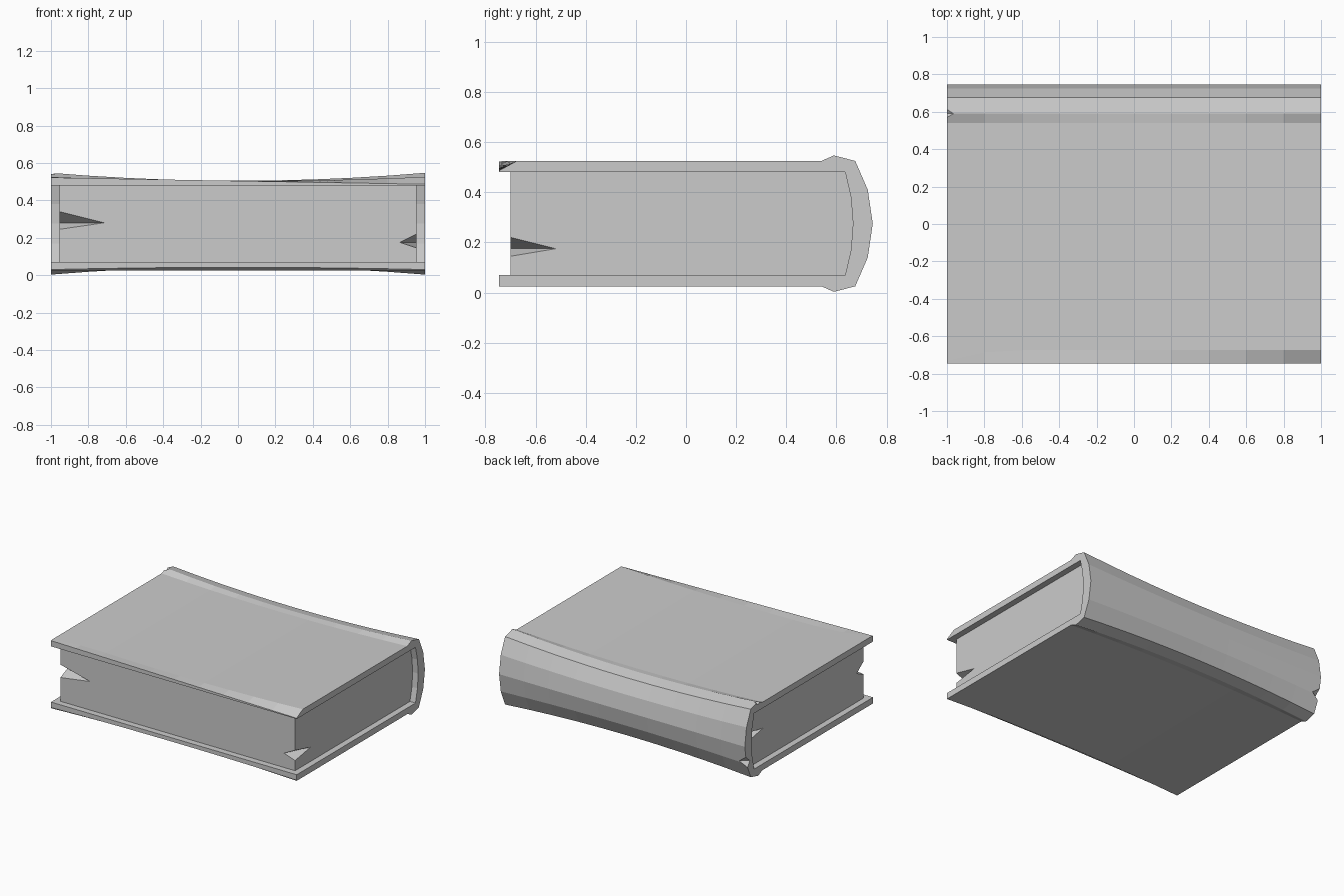
import bpy, bmesh
from mathutils import Vector

cube = bpy.data.objects.get("Cube")
if cube:
    bpy.data.objects.remove(cube, do_unlink=True)

grey = bpy.data.materials.new("plain_grey")
grey.use_nodes = True
COLOUR = (0.6, 0.6, 0.6, 1)
grey.diffuse_color = COLOUR
grey.node_tree.nodes["Principled BSDF"].inputs["Base Color"].default_value = COLOUR

MID = 0.275  # height of the book's middle


def make_object(name, bm):
    bmesh.ops.recalc_face_normals(bm, faces=bm.faces)
    mesh = bpy.data.meshes.new(name)
    bm.to_mesh(mesh)
    bm.free()
    mesh.materials.append(grey)
    obj = bpy.data.objects.new(name, mesh)
    bpy.context.collection.objects.link(obj)
    return obj


def loft(name, stations, profile):
    """Sweep a (y, z) profile along x; the profile may change with x."""
    bm = bmesh.new()
    rings = [[bm.verts.new((x, y, z)) for y, z in profile(x)] for x in stations]
    n = len(rings[0])
    for a, b in zip(rings, rings[1:]):
        for i in range(n):
            j = (i + 1) % n
            bm.faces.new((a[i], a[j], b[j], b[i]))
    bm.faces.new(rings[0])
    bm.faces.new(rings[-1])
    return make_object(name, bm)


def notch(target, edge_a, edge_b, tip_a, tip_b):
    """Cut a wedge out of an edge, ending in the crease tip_a to tip_b."""
    centre = (Vector(tip_a) + Vector(tip_b)) / 2
    bm = bmesh.new()
    verts = [bm.verts.new(centre + (Vector(p) - centre) * 1.4)
             for p in (edge_a, edge_b, tip_a, tip_b)]
    for skip in range(4):
        bm.faces.new([v for i, v in enumerate(verts) if i != skip])
    cutter = make_object(target.name + "_notch_cutter", bm)
    cutter.hide_render = True
    cutter.hide_set(True)
    mod = target.modifiers.new("notch", "BOOLEAN")
    mod.operation = "DIFFERENCE"
    mod.solver = "EXACT"
    mod.object = cutter


# Upper half of the inside of the spine, shared by cover and pages
inner_arc = [(0.635, 0.48), (0.658, 0.38), (0.666, MID)]
inner_arc += [(y, 2 * MID - z) for y, z in reversed(inner_arc[:2])]


def cover_profile(x):
    sag = 1 - x * x
    wear = (x + 1) / 2
    waist = 1 - 0.155 * sag     # the spine narrows halfway along
    half = [(0.54, 0.25 - 0.025 * sag), (0.59, 0.272 * waist),
            (0.675, 0.25 * waist), (0.725, 0.135 * waist)]
    top = [(y, MID + h) for y, h in half]
    low = [(y, MID - h) for y, h in reversed(half)]
    front_top = [(-0.746, 0.48), (-0.746, 0.522 - 0.036 * wear),
                 (-0.73 + 0.055 * min(1, wear * 8), 0.525 - 0.022 * sag)]
    front_low = [(-0.746 + 0.035 * sag, 0.025), (-0.746, 0.03 + 0.012 * sag), (-0.746, 0.07)]
    return (front_top + top + [(0.745, MID)] + low + front_low + inner_arc[::-1])


# Hard cover with rounded, waisted spine
steps = 10
cover = loft("cover", [-1 + 2 * i / steps for i in range(steps + 1)], cover_profile)

# Page block
pages = loft("page_block", [-0.955, 0.955],
             lambda x: [(-0.7, 0.48)] + inner_arc + [(-0.7, 0.07)])

# Tears in the corners of the page block
notch(pages, (0.955, -0.7, 0.22), (0.955, -0.7, 0.145),
      (0.865, -0.7, 0.175), (0.955, -0.52, 0.175))
notch(pages, (-0.955, -0.7, 0.34), (-0.955, -0.7, 0.245),
      (-0.715, -0.7, 0.28), (-0.955, -0.62, 0.28))
notch(pages, (-0.955, 0.66, 0.33), (-0.955, 0.66, 0.26),
      (-0.85, 0.66, 0.295), (-0.955, 0.47, 0.295))

# Chips in the cover: spine ridge, spine end and lower front corner
notch(cover, (-1, 0.55, 0.552), (-1, 0.63, 0.552),
      (-0.96, 0.59, 0.547), (-1, 0.59, 0.525))
notch(cover, (-1, 0.74, 0.2), (-1, 0.72, 0.1),
      (-0.94, 0.728, 0.15), (-1, 0.685, 0.15))
notch(cover, (1, -0.746, 0.025), (1.02, -0.766, 0.02),
      (0.87, -0.746, 0.025), (1, -0.71, 0.025))
